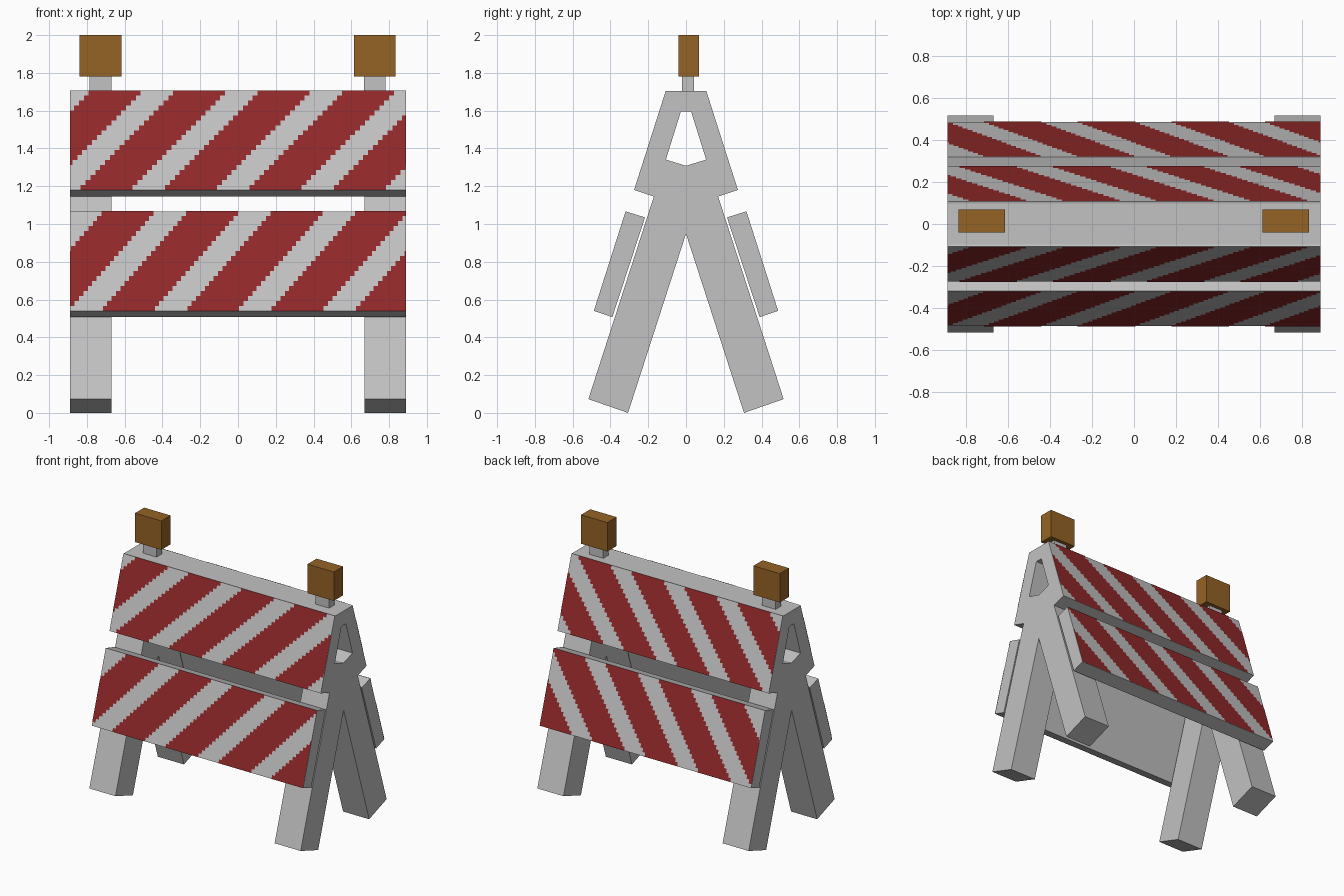
import bpy, bmesh, math
from mathutils import Vector

if "Cube" in bpy.data.objects:
    bpy.data.objects.remove(bpy.data.objects["Cube"])


def material(name, rgb):
    m = bpy.data.materials.new(name)
    m.diffuse_color = (*rgb, 1)
    m.use_nodes = True
    m.node_tree.nodes["Principled BSDF"].inputs["Base Color"].default_value = m.diffuse_color
    return m


GREY = material("light grey", (0.54, 0.54, 0.54))
RED = material("stripe red", (0.28, 0.021, 0.022))
AMBER = material("lamp amber", (0.30, 0.125, 0.019))
HALF = 0.89  # half the barrier width


def finish(name, bm, mat):
    bmesh.ops.recalc_face_normals(bm, faces=bm.faces)
    me = bpy.data.meshes.new(name)
    bm.to_mesh(me)
    bm.free()
    me.materials.append(mat)
    ob = bpy.data.objects.new(name, me)
    bpy.context.collection.objects.link(ob)
    return ob


def prism(name, profile, x0, x1, mat):
    """Extrude a (y, z) profile along x."""
    bm = bmesh.new()
    ends = [[bm.verts.new((x, y, z)) for y, z in profile] for x in (x0, x1)]
    for loop in ends:
        bm.faces.new(loop)
    n = len(profile)
    for i in range(n):
        j = (i + 1) % n
        bm.faces.new((ends[0][i], ends[0][j], ends[1][j], ends[1][i]))
    return finish(name, bm, mat)


def box_profile(y0, y1, z0, z1):
    return [(y0, z0), (y1, z0), (y1, z1), (y0, z1)]


def stripes(name, bottom, top, side, phase, slope, period=0.447, width=0.275, rows=20):
    """Stepped diagonal red bands lying just above a board's outer face.
    phase is the x where a band starts at the top edge."""
    bm = bmesh.new()
    a = Vector((0, side * bottom[0], bottom[1]))
    b = Vector((0, side * top[0], top[1]))
    d = (b - a).normalized()
    lift = Vector((0, side * d.z, abs(d.y))) * 0.002
    for r in range(rows):
        lo, hi = a.lerp(b, r / rows) + lift, a.lerp(b, (r + 1) / rows) + lift
        drop = top[1] - (lo.z + hi.z) / 2
        start = phase - slope * drop
        for k in range(-3, 8):
            x0 = max(-HALF, start + k * period)
            x1 = min(HALF, start + k * period + width)
            if x1 - x0 < 0.004:
                continue
            corners = [(x0, lo), (x1, lo), (x1, hi), (x0, hi)]
            if side > 0:
                corners.reverse()
            bm.faces.new([bm.verts.new((x, p.y, p.z)) for x, p in corners])
    me = bpy.data.meshes.new(name)
    bm.to_mesh(me)
    bm.free()
    me.materials.append(RED)
    ob = bpy.data.objects.new(name, me)
    bpy.context.collection.objects.link(ob)


# Side profiles for the back half; the front half mirrors them in y
LEG = [(0.517, 0.073), (0.307, 0.0), (-0.108, 1.275), (0.107, 1.341)]
UPPER = [(0.275, 1.18), (0.168, 1.145), (0.002, 1.675), (0.107, 1.706)]
LOWER = [(0.488, 0.54), (0.39, 0.507), (0.217, 1.035), (0.32, 1.067)]

for side, label in ((-1, "front"), (1, "back")):
    def flip(profile):
        return [(side * y, z) for y, z in profile]

    # Splayed legs, trimmed where they meet on the centre line
    for x0, x1, hand in ((-HALF, -0.67, "left"), (0.67, HALF, "right")):
        trimmed = [LEG[0], LEG[1], (0.0, 0.948), (0.0, 1.308), LEG[3]]
        prism(f"{label}_leg_{hand}", flip(trimmed), x0, x1, GREY)

    # Striped boards
    prism(f"{label}_upper_board", flip(UPPER), -HALF, HALF, GREY)
    prism(f"{label}_lower_board", flip(LOWER), -HALF, HALF, GREY)
    stripes(f"{label}_upper_stripes", UPPER[0], UPPER[3], side, -0.778, 0.98)
    stripes(f"{label}_lower_stripes", LOWER[0], LOWER[3], side, -0.711, 0.88)

# Top rail joining the two upper boards
prism("top_rail", box_profile(-0.1, 0.1, 1.595, 1.703), -HALF, HALF, GREY)

# Warning lamps on short posts
for cx, hand in ((-0.728, "left"), (0.724, "right")):
    prism(f"lamp_post_{hand}", box_profile(-0.02, 0.043, 1.70, 1.79),
          cx - 0.057, cx + 0.057, GREY)
    prism(f"lamp_{hand}", box_profile(-0.04, 0.07, 1.78, 2.0),
          cx - 0.111, cx + 0.111, AMBER)
